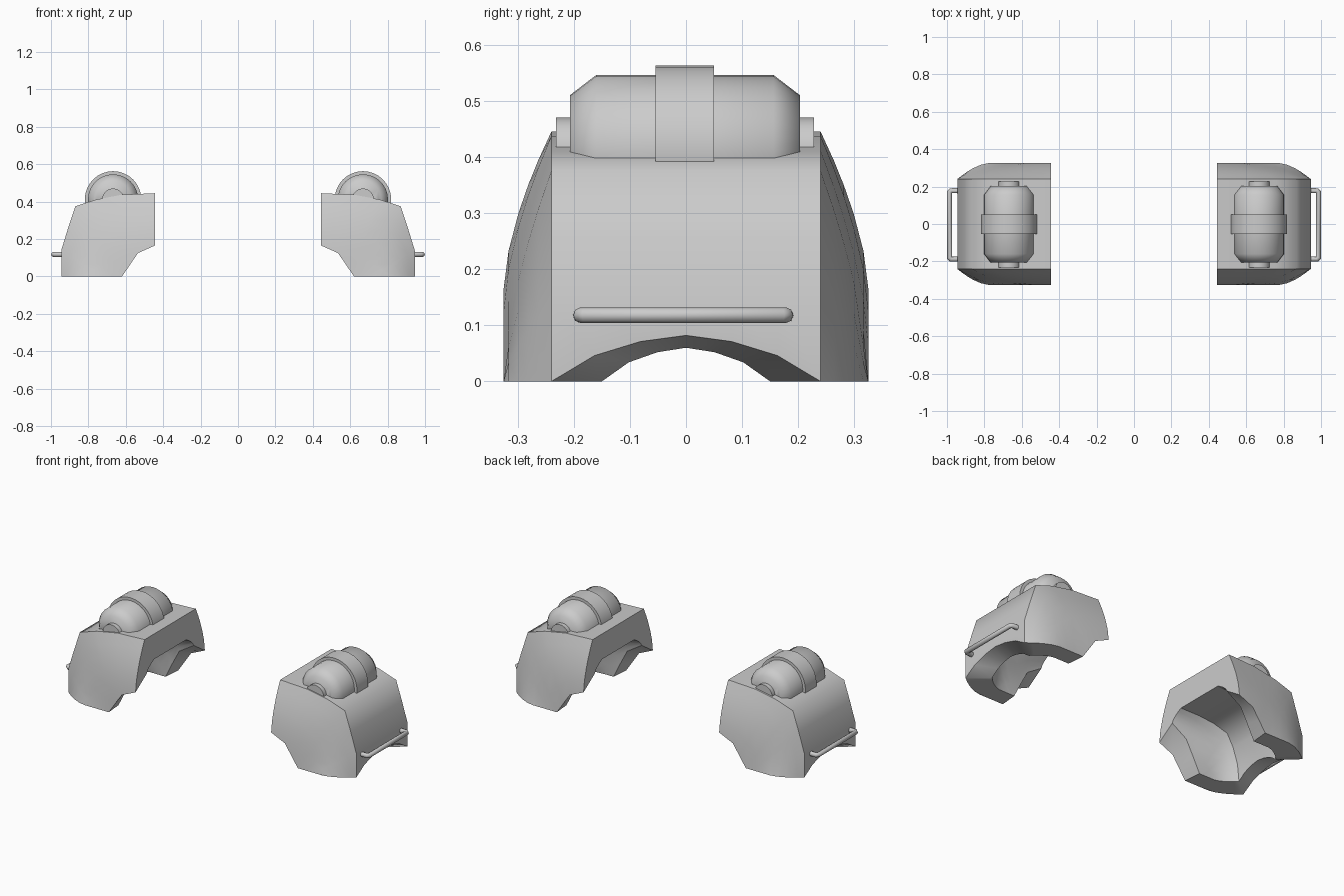
import bpy, bmesh, math

if "Cube" in bpy.data.objects:
    bpy.data.objects.remove(bpy.data.objects["Cube"])

grey = bpy.data.materials.new("light grey")
grey.diffuse_color = (0.6, 0.6, 0.6, 1)
grey.use_nodes = True
grey.node_tree.nodes["Principled BSDF"].inputs["Base Color"].default_value = grey.diffuse_color


def finish(obj, angle):
    """Colour, mirror to the other side, smooth with sharp edges kept."""
    obj.data.materials.clear()
    obj.data.materials.append(grey)
    bpy.ops.object.select_all(action='DESELECT')
    obj.select_set(True)
    bpy.context.view_layer.objects.active = obj
    bpy.ops.object.shade_smooth_by_angle(angle=math.radians(angle), keep_sharp_edges=True)
    mod = obj.modifiers.new("mirror", 'MIRROR')
    mod.use_mirror_merge = False


def make(name, bm, angle):
    bmesh.ops.recalc_face_normals(bm, faces=bm.faces)
    me = bpy.data.meshes.new(name)
    bm.to_mesh(me)
    bm.free()
    obj = bpy.data.objects.new(name, me)
    bpy.context.collection.objects.link(obj)
    finish(obj, angle)


STEPS = [1, 0.76, 0.52, 0.34, 0.18]            # wall rows, rim to corner
ACROSS = [-1, -0.68, -0.34, 0, 0.34, 0.68, 1]  # columns over the top


def shell_grid(bm, profile, base, half, bulge, arch):
    """Rows follow the profile, columns run front rim - top - back rim."""
    rows = []
    for i, ((px, pz), (bx, bz)) in enumerate(zip(profile, base)):
        def wall(s, side):
            y = half + bulge * (1 - (1 - s) ** 1.6)
            return bm.verts.new((px + (bx - px) * s, side * y, pz + (bz - pz) * s))
        row = [wall(s, -1) for s in STEPS]
        for k, u in enumerate(ACROSS):
            lift = arch[abs(k - 3)] if i == len(profile) - 1 else 0
            row.append(bm.verts.new((px, u * half, pz + lift)))
        row += [wall(s, 1) for s in reversed(STEPS)]
        rows.append(row)
    for a, b in zip(rows, rows[1:]):
        for j in range(len(a) - 1):
            bm.faces.new((a[j], a[j + 1], b[j + 1], b[j]))
        for j in (len(STEPS), len(a) - 1 - len(STEPS)):  # crease between top and walls
            bm.edges.get((a[j], b[j])).smooth = False
    # boundary loop, used to join the two skins
    loop = (rows[0] + [r[-1] for r in rows[1:-1]] + rows[-1][::-1]
            + [r[0] for r in rows[-2:0:-1]])
    for a, b in zip(loop, loop[1:] + loop[:1]):
        bm.edges.get((a, b)).smooth = False
    return loop


# Hollow thick-walled pad: outer skin, inner skin, joined rim
bm = bmesh.new()
outer = shell_grid(
    bm,
    [(.445, .445), (.62, .437), (.76, .411), (.87, .375), (.908, .26), (.945, .14), (.945, 0)],
    [(.445, .165), (.535, .125), (.578, .062), (.62, 0), (.67, 0), (.72, 0), (.78, 0)],
    .24, .085, [.082, .071, .046, 0])
inner = shell_grid(
    bm,
    [(.445, .295), (.57, .295), (.67, .285), (.76, .26), (.80, .19), (.83, .10), (.84, 0)],
    [(.445, .235), (.54, .175), (.585, .09), (.63, 0), (.66, 0), (.69, 0), (.73, 0)],
    .15, .07, [.06, .052, .034, 0])
n = len(outer)
for i in range(n):
    j = (i + 1) % n
    bm.faces.new((outer[i], outer[j], inner[j], inner[i]))
make("pad_shell", bm, 60)


def lathe(name, profile, cx=.668, cz=.412, floor=.35, seg=32):
    """Turn (radius, y) points about a y axis; underside sunk flat in the pad."""
    bm = bmesh.new()
    rings = []
    for r, y in profile:
        rings.append([bm.verts.new((cx + r * math.cos(2 * math.pi * k / seg), y - .002,
                                    max(floor, cz + r * math.sin(2 * math.pi * k / seg))))
                      for k in range(seg)])
    for a, b in zip(rings, rings[1:]):
        for k in range(seg):
            m = (k + 1) % seg
            bm.faces.new((a[k], a[m], b[m], b[k]))
    bm.faces.new(rings[0])
    bm.faces.new(rings[-1])
    make(name, bm, 60)


# Canister lying on the pad, its centre band and end pins
lathe("canister", [(.098, -.205), (.134, -.158), (.134, .158), (.098, .205)])
lathe("canister_band", [(.151, -.052), (.151, .052)])
lathe("canister_pin", [(.058, -.23), (.058, .23)])

# Grab rail on the outer wall
cu = bpy.data.curves.new("grab_rail", 'CURVE')
cu.dimensions = '3D'
cu.bevel_depth = .014
cu.bevel_resolution = 2
path = [(.93, -.188), (.978, -.188), (.986, -.18), (.986, .17), (.978, .178), (.93, .178)]
sp = cu.splines.new('POLY')
sp.points.add(len(path) - 1)
for p, (x, y) in zip(sp.points, path):
    p.co = (x, y, .118, 1)
rail = bpy.data.objects.new("grab_rail", cu)
bpy.context.collection.objects.link(rail)
bpy.ops.object.select_all(action='DESELECT')
bpy.context.view_layer.objects.active = rail
rail.select_set(True)
bpy.ops.object.convert(target='MESH')
finish(bpy.context.view_layer.objects.active, 60)
